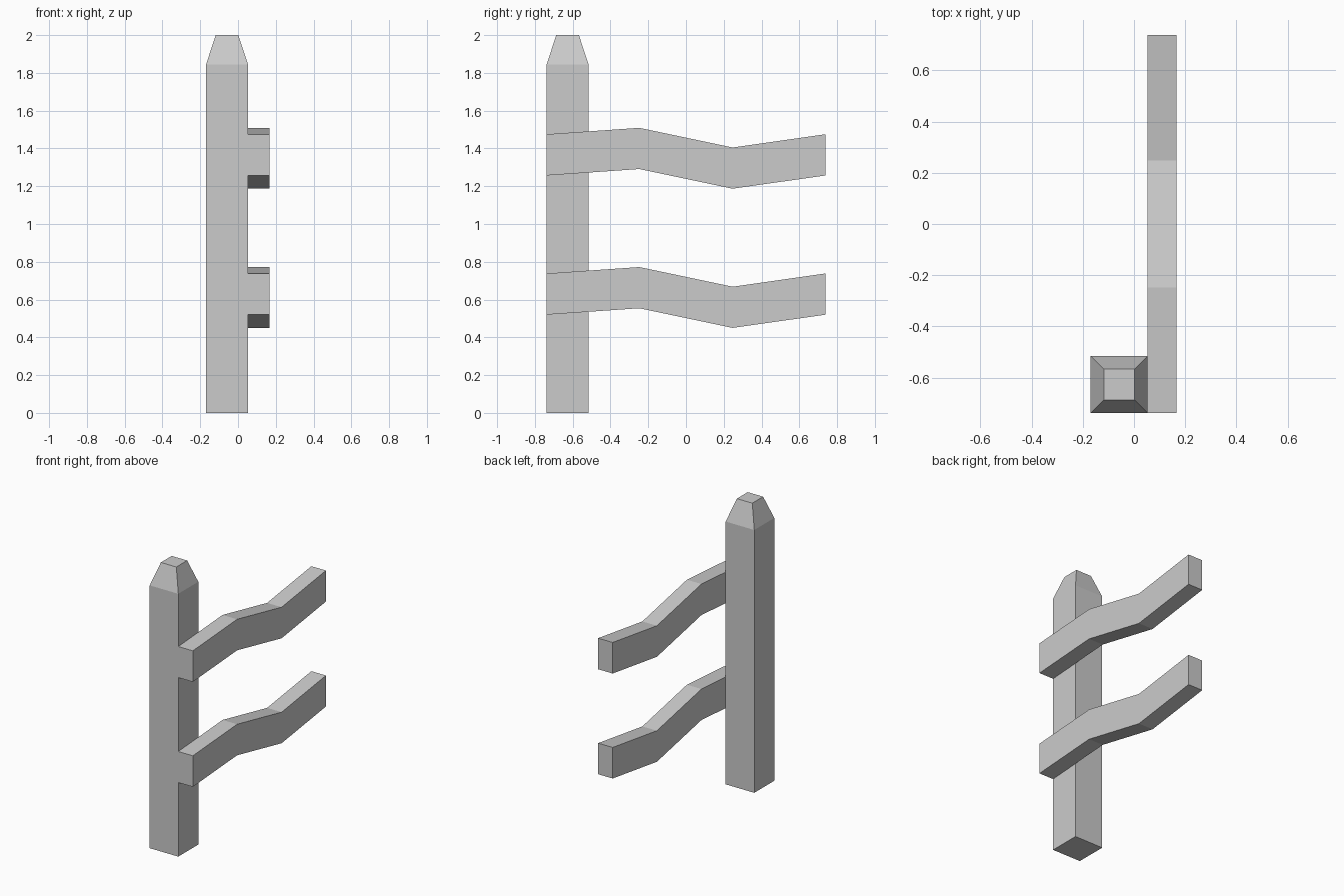
import bpy, bmesh

if "Cube" in bpy.data.objects:
    bpy.data.objects.remove(bpy.data.objects["Cube"])


def make_object(name, bm):
    bmesh.ops.recalc_face_normals(bm, faces=bm.faces[:])
    mesh = bpy.data.meshes.new(name)
    bm.to_mesh(mesh)
    bm.free()
    obj = bpy.data.objects.new(name, mesh)
    bpy.context.collection.objects.link(obj)
    return obj


def skin(name, rings):
    """Join a row of four-sided rings into a closed solid."""
    bm = bmesh.new()
    loops = [[bm.verts.new(p) for p in ring] for ring in rings]
    for a, b in zip(loops, loops[1:]):
        for i in range(4):
            j = (i + 1) % 4
            bm.faces.new((a[i], a[j], b[j], b[i]))
    bm.faces.new(loops[0])
    bm.faces.new(loops[-1])
    return make_object(name, bm)


# Square post with a tapered, blunt tip
CX, CY = -0.058, -0.627


def square(half, z):
    return [(CX + sx * half, CY + sy * half, z)
            for sx, sy in ((-1, -1), (1, -1), (1, 1), (-1, 1))]


skin("post", [square(0.111, 0), square(0.111, 1.845), square(0.06, 2.0)])

# Two bent rails fixed to the side of the post
X0, X1, HEIGHT = 0.053, 0.166, 0.218
BENDS = ((-0.738, 0.0), (-0.247, 0.034), (0.247, -0.07), (0.738, 0.0))

for name, base in (("lower_rail", 0.52), ("upper_rail", 1.257)):
    skin(name, [[(X0, y, base + dz), (X1, y, base + dz),
                 (X1, y, base + dz + HEIGHT), (X0, y, base + dz + HEIGHT)]
                for y, dz in BENDS])
